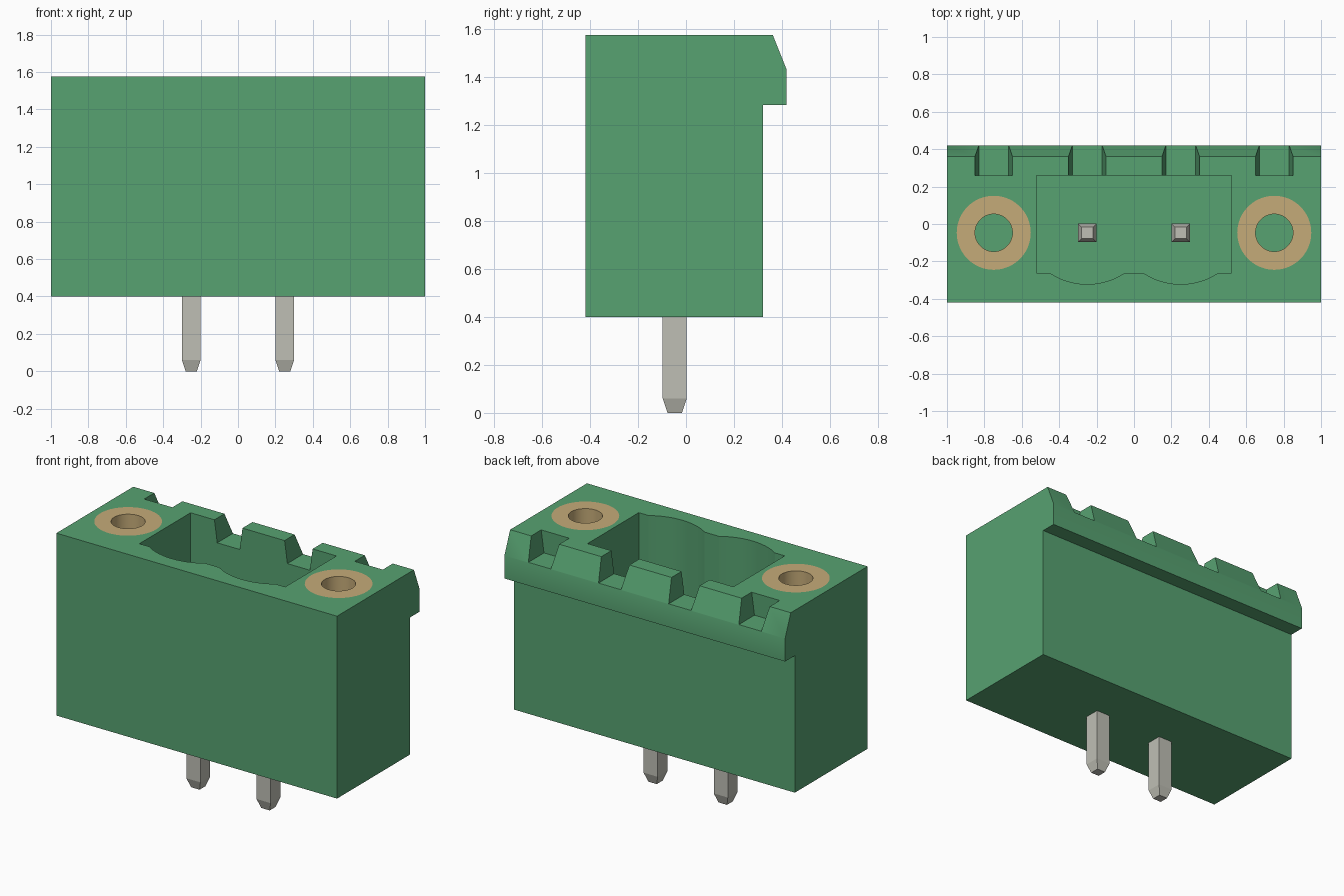
import bpy, bmesh, math
from mathutils import Vector, Matrix

if "Cube" in bpy.data.objects:
    bpy.data.objects.remove(bpy.data.objects["Cube"])

BASE, TOP = 0.40, 1.575      # underside and top of the housing
PIN_X, SCREW_X, AXIS_Y = 0.25, 0.75, -0.047


def material(name, rgb, metallic=0.0):
    m = bpy.data.materials.new(name)
    m.use_nodes = True
    m.diffuse_color = (*rgb, 1)
    m.node_tree.nodes["Principled BSDF"].inputs["Base Color"].default_value = (*rgb, 1)
    return m


GREEN = material("housing green", (0.095, 0.36, 0.165))
BRASS = material("brass", (0.56, 0.41, 0.19))
TIN = material("tin grey", (0.52, 0.52, 0.46))


def finish(bm, name, mat):
    bmesh.ops.remove_doubles(bm, verts=bm.verts, dist=1e-5)
    bmesh.ops.recalc_face_normals(bm, faces=bm.faces)
    mesh = bpy.data.meshes.new(name)
    bm.to_mesh(mesh)
    bm.free()
    mesh.materials.append(mat)
    ob = bpy.data.objects.new(name, mesh)
    bpy.context.collection.objects.link(ob)
    return ob


def prism(name, points, sweep, mat):
    """Extrude a closed outline of 3D points along a vector."""
    bm = bmesh.new()
    face = bm.faces.new([bm.verts.new(p) for p in points])
    ext = bmesh.ops.extrude_face_region(bm, geom=[face])
    moved = [g for g in ext["geom"] if isinstance(g, bmesh.types.BMVert)]
    bmesh.ops.translate(bm, verts=moved, vec=Vector(sweep))
    return finish(bm, name, mat)


def circle(x, y, z, r, n=48):
    return [(x + r * math.cos(2 * math.pi * i / n),
             y + r * math.sin(2 * math.pi * i / n), z) for i in range(n)]


def activate(ob):
    bpy.ops.object.select_all(action='DESELECT')
    ob.select_set(True)
    bpy.context.view_layer.objects.active = ob


def cut(ob, cutter):
    mod = ob.modifiers.new("cut", 'BOOLEAN')
    mod.operation, mod.solver, mod.object = 'DIFFERENCE', 'EXACT', cutter
    activate(ob)
    bpy.ops.object.modifier_apply(modifier=mod.name)
    bpy.data.objects.remove(cutter)


def smooth(ob):
    activate(ob)
    bpy.ops.object.shade_smooth_by_angle(angle=math.radians(25))


# Housing: side profile with the latching lip, swept across the width
side = [(-0.42, BASE), (0.32, BASE), (0.32, 1.283), (0.42, 1.283),
        (0.42, 1.43), (0.362, TOP), (-0.42, TOP)]
housing = prism("housing", [(-1, y, z) for y, z in side], (2, 0, 0), GREEN)

# Plug cavity: rectangle whose front wall bulges around each pin
outline = [(0.52, 0.26), (-0.52, 0.26), (-0.52, -0.262)]
half, sag = 0.2, 0.06
radius = (half ** 2 + sag ** 2) / (2 * sag)
reach = math.asin(half / radius)
for cx in (-PIN_X, PIN_X):
    for i in range(13):
        a = reach * (i / 6 - 1)
        outline.append((cx + radius * math.sin(a),
                        -0.262 - sag + radius * (1 - math.cos(a))))
outline.append((0.52, -0.262))
FLOOR = 0.70
cut(housing, prism("cavity_cutter", [(x, y, FLOOR) for x, y in outline], (0, 0, 1.2), GREEN))

# Notches with sloping sides along the rear lip; the inner pair open into the cavity
for cx, y0 in ((-SCREW_X, 0.26), (-PIN_X, 0.2), (PIN_X, 0.2), (SCREW_X, 0.26)):
    notch = [(-0.08, 1.432), (0.08, 1.432), (0.1, TOP), (0.1, 1.7), (-0.1, 1.7), (-0.1, TOP)]
    cut(housing, prism("notch_cutter", [(cx + x, y0, z) for x, z in notch], (0, 0.4, 0), GREEN))

# Screw bushings seated in bores
DEPTH = 0.6
for label, sx in (("left", 1), ("right", -1)):
    x = sx * SCREW_X
    cut(housing, prism("bore_cutter", circle(x, AXIS_Y, TOP - DEPTH, 0.198), (0, 0, 1), GREEN))
    bush = prism(label + "_bushing", circle(x, AXIS_Y, TOP - DEPTH, 0.198), (0, 0, DEPTH), BRASS)
    cut(bush, prism("hole_cutter", circle(x, AXIS_Y, TOP - DEPTH - 0.1, 0.1), (0, 0, 1), BRASS))
    smooth(bush)
smooth(housing)

# Square contact pins, tapered at both ends
for label, sx in (("left", 1), ("right", -1)):
    bm = bmesh.new()
    rings = []
    for z, w in ((0, 0.03), (0.06, 0.05), (1.16, 0.05), (1.22, 0.03)):
        rings.append([bm.verts.new((sx * PIN_X + w * i, AXIS_Y + w * j, z))
                      for i, j in ((-1, -1), (1, -1), (1, 1), (-1, 1))])
    for lo, hi in zip(rings, rings[1:]):
        for k in range(4):
            n = (k + 1) % 4
            bm.faces.new((lo[k], lo[n], hi[n], hi[k]))
    bm.faces.new(rings[0])
    bm.faces.new(rings[-1])
    finish(bm, label + "_pin", TIN)
